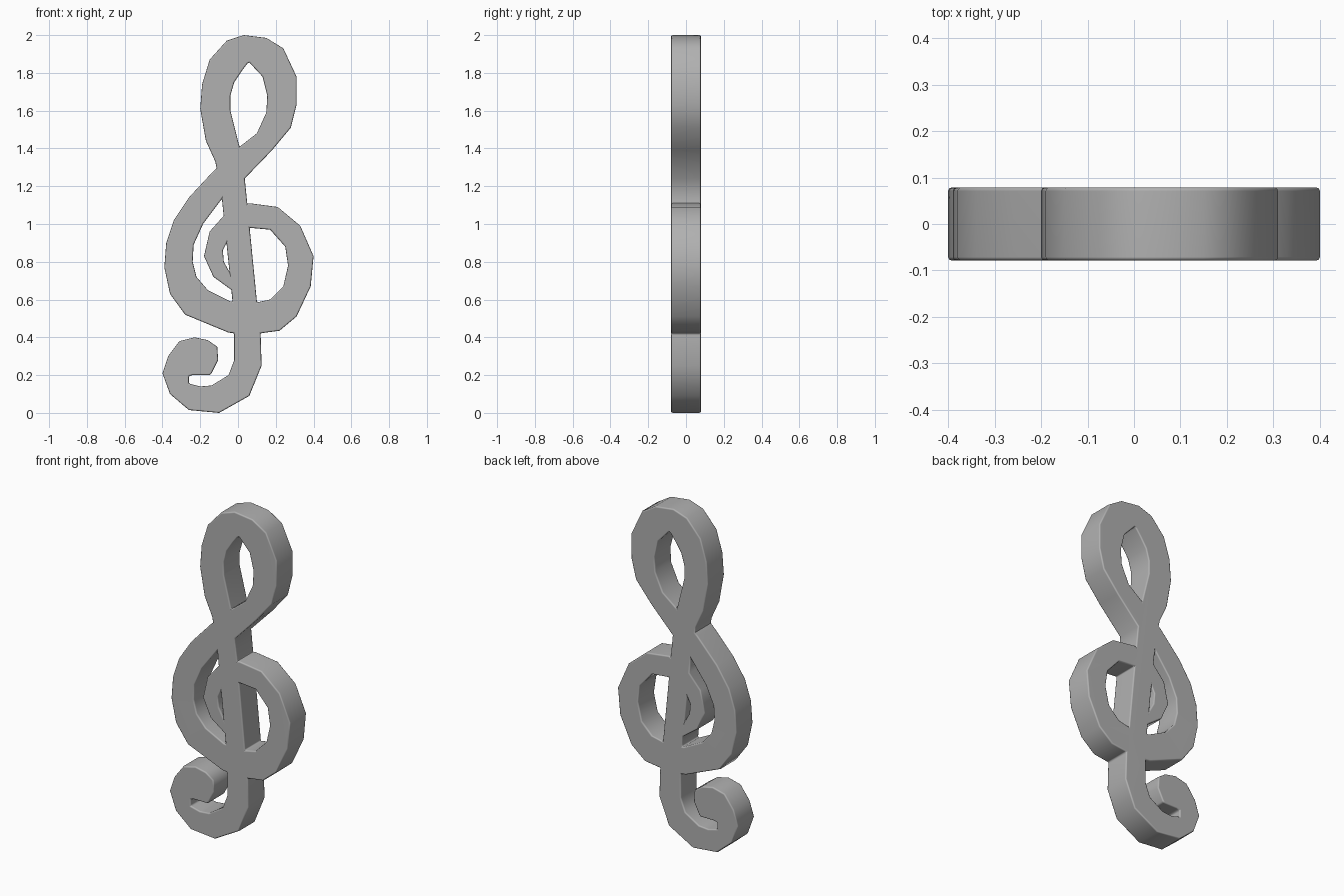
import bpy, bmesh, math

if "Cube" in bpy.data.objects:
    bpy.data.objects.remove(bpy.data.objects["Cube"])

# The clef is one ribbon; each station is (edge A x, z, edge B x, z)
inner_curl_and_ring = [
    (-.02, .64, -.02, .70), (-.13, .72, -.075, .80), (-.18, .83, -.08, .86),
    (-.15, .96, -.05, .92), (-.07, 1.05, 0, .96), (.06, 1.11, .06, .98),
    (.21, 1.09, .17, .97), (.33, .99, .25, .88), (.40, .83, .265, .78),
    (.385, .67, .24, .67), (.31, .51, .17, .60), (.22, .435, .10, .585)]
belly = [
    (.07, .415, .04, .58), (-.05, .425, -.04, .59), (-.28, .52, -.16, .65),
    (-.36, .63, -.22, .72), (-.39, .77, -.24, .80), (-.38, .90, -.235, .89),
    (-.34, 1.02, -.185, 1.0), (-.26, 1.14, -.08, 1.14), (-.13, 1.28, .035, 1.24)]
head_right = [
    (.01, 1.41, .18, 1.39), (.10, 1.48, .28, 1.51), (.15, 1.59, .31, 1.63),
    (.155, 1.68, .31, 1.78), (.13, 1.78, .24, 1.93), (.06, 1.855, .15, 1.985)]
head_left = [
    (.06, 1.855, .15, 1.985), (.05, 1.85, .03, 2.0), (.02, 1.81, -.06, 1.97),
    (-.02, 1.75, -.15, 1.87), (-.04, 1.68, -.19, 1.74), (-.04, 1.60, -.20, 1.61),
    (-.01, 1.48, -.17, 1.44), (.01, 1.40, -.12, 1.33)]
stem_and_hook = [
    (.035, 1.25, -.09, 1.18), (.10, .59, -.03, .60), (.12, .41, -.02, .41),
    (.125, .25, -.02, .28), (.06, .09, -.05, .20), (-.10, 0, -.14, .145),
    (-.26, .015, -.20, .14), (-.36, .10, -.26, .155), (-.40, .21, -.26, .195),
    (-.37, .30, -.24, .20), (-.31, .38, -.22, .20), (-.23, .40, -.20, .20),
    (-.16, .385, -.18, .20), (-.11, .35, -.17, .20), (-.105, .28, -.16, .20),
    (-.14, .21, -.15, .20)]


def make_ribbon(name, stations, half=.079):
    """Flat strip of constant thickness through the stations."""
    bm = bmesh.new()
    rings = []
    for ax, az, bx, bz in stations:
        rings.append([bm.verts.new(p) for p in (
            (ax, -half, az), (bx, -half, bz), (bx, half, bz), (ax, half, az))])
    for r, s in zip(rings, rings[1:]):
        for k in range(4):
            n = (k + 1) % 4
            bm.faces.new((r[k], r[n], s[n], s[k]))
    bm.faces.new(rings[0])
    bm.faces.new(rings[-1])
    bmesh.ops.recalc_face_normals(bm, faces=bm.faces[:])
    mesh = bpy.data.meshes.new(name)
    bm.to_mesh(mesh)
    bm.free()
    ob = bpy.data.objects.new(name, mesh)
    bpy.context.collection.objects.link(ob)
    return ob


clef = make_ribbon("treble_clef", inner_curl_and_ring + belly + head_right)
stem = make_ribbon("stem_ribbon", head_right[-2:-1] + head_left + stem_and_hook)

# Fuse the two ribbons so the crossings are flush
bpy.context.view_layer.objects.active = clef
clef.select_set(True)
fuse = clef.modifiers.new("fuse", 'BOOLEAN')
fuse.operation = 'UNION'
fuse.solver = 'EXACT'
fuse.object = stem
bpy.ops.object.modifier_apply(modifier=fuse.name)
bpy.data.objects.remove(stem)

# Merge the flat front and back into clean faces
bm = bmesh.new()
bm.from_mesh(clef.data)
bmesh.ops.remove_doubles(bm, verts=bm.verts[:], dist=.0005)
bmesh.ops.dissolve_limit(bm, angle_limit=math.radians(1),
                         verts=bm.verts[:], edges=bm.edges[:])
bm.to_mesh(clef.data)
bm.free()

# Small rounded edges, smooth sides, flat caps
bevel = clef.modifiers.new("soft_edges", 'BEVEL')
bevel.width = .008
bevel.segments = 2
bevel.limit_method = 'ANGLE'
bevel.angle_limit = math.radians(75)
bevel.use_clamp_overlap = False
bpy.ops.object.modifier_apply(modifier=bevel.name)
bpy.ops.object.shade_smooth_by_angle(angle=math.radians(48))
normals = clef.modifiers.new("flat_caps", 'WEIGHTED_NORMAL')
normals.keep_sharp = True

# Dark grey finish
grey = bpy.data.materials.new("dark_grey")
grey.diffuse_color = (.44, .44, .44, 1)
grey.use_nodes = True
grey.node_tree.nodes["Principled BSDF"].inputs["Base Color"].default_value = grey.diffuse_color
clef.data.materials.clear()
clef.data.materials.append(grey)
